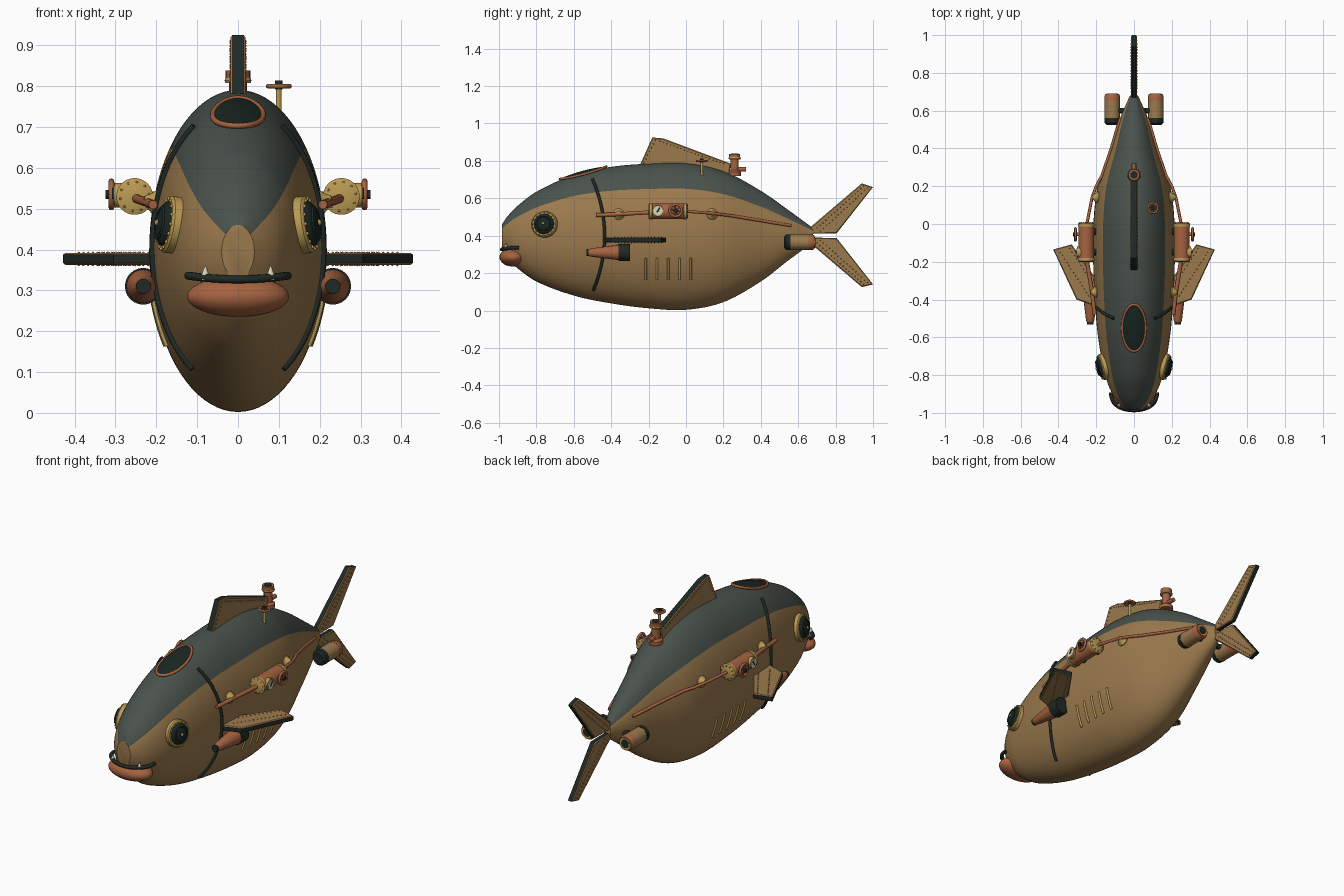
import bpy, bmesh, math
from mathutils import Vector as V

if "Cube" in bpy.data.objects:
    bpy.data.objects.remove(bpy.data.objects["Cube"])

def mat(name, c):
    m = bpy.data.materials.new(name)
    m.diffuse_color = (*c, 1)
    m.use_nodes = True
    m.node_tree.nodes["Principled BSDF"].inputs["Base Color"].default_value = m.diffuse_color
    return m

BROWN = mat("bronze_hull", (.33, .195, .075))
GREY = mat("slate_grey", (.068, .085, .072))
COPPER = mat("copper", (.38, .125, .052))
BRASS = mat("brass", (.50, .33, .09))
DARK = mat("dark_iron", (.014, .022, .018))
GLASS = mat("dark_glass", (.010, .020, .016))
WHITE = mat("ivory", (.72, .66, .52))

def finish(name, bm, *mats, angle=35):
    bmesh.ops.recalc_face_normals(bm, faces=bm.faces[:])
    me = bpy.data.meshes.new(name)
    bm.to_mesh(me)
    bm.free()
    ob = bpy.data.objects.new(name, me)
    bpy.context.collection.objects.link(ob)
    for m in mats:
        me.materials.append(m)
    bpy.ops.object.select_all(action='DESELECT')
    ob.select_set(True)
    bpy.context.view_layer.objects.active = ob
    bpy.ops.object.shade_smooth_by_angle(angle=math.radians(angle))
    return ob

def lathe(name, p, axis, prof, m, n=24):
    """Revolve (radius, distance) points around an axis starting at p."""
    p, a = V(p), V(axis).normalized()
    u = a.orthogonal().normalized()
    w = a.cross(u)
    bm = bmesh.new()
    rings = [[bm.verts.new(p + a * d + (u * math.cos(t) + w * math.sin(t)) * r)
              for t in (2 * math.pi * i / n for i in range(n))] for r, d in prof]
    for A, B in zip(rings, rings[1:]):
        for i in range(n):
            bm.faces.new((A[i], A[(i + 1) % n], B[(i + 1) % n], B[i]))
    bm.faces.new(rings[0])
    bm.faces.new(rings[-1])
    return finish(name, bm, m)

def disc(name, p, axis, r, d, m, n=24):
    return lathe(name, p, axis, [(r, 0), (r, d)], m, n)

def beads(name, pts, r, m):
    bm = bmesh.new()
    for p in pts:
        g = bmesh.ops.create_icosphere(bm, subdivisions=1, radius=r)
        bmesh.ops.translate(bm, verts=g['verts'], vec=p)
    return finish(name, bm, m, angle=60)

def ring_pts(p, axis, r, n):
    a = V(axis).normalized()
    u = a.orthogonal().normalized()
    w = a.cross(u)
    return [V(p) + (u * math.cos(t) + w * math.sin(t)) * r
            for t in (2 * math.pi * i / n for i in range(n))]

def tube(name, pts, r, m, closed=False):
    cu = bpy.data.curves.new(name, 'CURVE')
    cu.dimensions = '3D'
    cu.bevel_depth, cu.bevel_resolution, cu.use_fill_caps = r, 3, True
    s = cu.splines.new('POLY')
    s.points.add(len(pts) - 1)
    for q, p in zip(s.points, pts):
        q.co = (*p, 1)
    s.use_cyclic_u = closed
    ob = bpy.data.objects.new(name, cu)
    bpy.context.collection.objects.link(ob)
    cu.materials.append(m)
    bpy.ops.object.select_all(action='DESELECT')
    ob.select_set(True)
    bpy.context.view_layer.objects.active = ob
    bpy.ops.object.convert(target='MESH')
    bpy.ops.object.shade_smooth_by_angle(angle=math.radians(50))

# hull stations: y, top z, bottom z, half width
ST = [(-.985, .46, .33, .04), (-.95, .51, .275, .08), (-.9, .56, .225, .115), (-.8, .635, .155, .153),
      (-.6, .725, .08, .190), (-.4, .768, .038, .208), (-.2, .785, .012, .216), (0, .788, .004, .215),
      (.2, .745, .045, .192), (.4, .64, .155, .125), (.55, .535, .27, .078), (.68, .44, .365, .022)]

def station(y):
    """Smooth (Hermite) interpolation of the hull stations -> mid z, half height, half width."""
    y = min(max(y, ST[0][0]), ST[-1][0])
    k = next(i for i in range(len(ST) - 1) if y <= ST[i + 1][0])
    a, b = ST[k], ST[k + 1]
    p, q = ST[max(k - 1, 0)], ST[min(k + 2, len(ST) - 1)]
    h = b[0] - a[0]
    t = (y - a[0]) / h
    v = []
    for j in (1, 2, 3):
        ma, mb = (b[j] - p[j]) / (b[0] - p[0]) * h, (q[j] - a[j]) / (q[0] - a[0]) * h
        v.append((2*t**3 - 3*t*t + 1) * a[j] + (t**3 - 2*t*t + t) * ma
                 + (3*t*t - 2*t**3) * b[j] + (t**3 - t*t) * mb)
    return (v[0] + v[1]) / 2, (v[0] - v[1]) / 2, v[2]

def side(y, z, s=1, off=0.0):
    """Point on the hull side, and its normal."""
    f = lambda y, z: (lambda m, h, w: w * math.sqrt(max(0, 1 - ((z - m) / h) ** 2)))(*station(y))
    e = .004
    n = V((1, -(f(y + e, z) - f(y - e, z)) / (2 * e), -(f(y, z + e) - f(y, z - e)) / (2 * e))).normalized()
    p = V((f(y, z), y, z)) + n * off
    return V((s * p.x, p.y, p.z)), V((s * n.x, n.y, n.z))

# hull, grey along the back
bm = bmesh.new()
N, M = 80, 72
rings = []
for i in range(M + 1):
    y = ST[0][0] + (ST[-1][0] - ST[0][0]) * i / M
    m, h, w = station(y)
    rings.append([bm.verts.new((w * math.cos(2*math.pi*j/N), y, m + h * math.sin(2*math.pi*j/N))) for j in range(N)])
for A, B in zip(rings, rings[1:]):
    for j in range(N):
        f = bm.faces.new((A[j], A[(j + 1) % N], B[(j + 1) % N], B[j]))
        f.material_index = int(9 <= j < N // 2 - 9)
bm.faces.new(rings[0])
bm.faces.new(rings[-1])
finish("hull", bm, BROWN, GREY)

def fin(name, pts, place, t, rows):
    """Plate fin: dark rim, raised bronze cheeks, rows of rivets."""
    bm = bmesh.new()
    f = bm.faces.new([bm.verts.new(place(a, b, -t)) for a, b in pts])
    g = bmesh.ops.extrude_face_region(bm, geom=[f])
    d = V(place(0, 0, t)) - V(place(0, 0, -t))
    vs = [e for e in g['geom'] if isinstance(e, bmesh.types.BMVert)]
    bmesh.ops.translate(bm, verts=vs, vec=d)
    bmesh.ops.recalc_face_normals(bm, faces=bm.faces[:])
    bm.normal_update()
    caps = [f for f in bm.faces if abs(f.normal.dot(d.normalized())) > .9]
    for f in bm.faces:
        f.material_index = 0 if f in caps else 1
    r = bmesh.ops.inset_individual(bm, faces=caps, thickness=.006, depth=.004)
    for f in r['faces']:
        f.material_index = 0
    finish(name, bm, BROWN, DARK, angle=20)
    dots = []
    for (a, b), (c, e) in rows:
        k = max(3, int(math.hypot(c - a, e - b) / .02))
        for i in range(k + 1):
            u = i / k
            dots += [V(place(a + (c - a) * u, b + (e - b) * u, q * (t + .004))) for q in (1, -1)]
    beads(name + "_rivets", dots, .0035, COPPER)

upright = lambda a, b, t: (t, a, b)
fin("dorsal_fin", [(-.25, .77), (-.18, .925), (-.12, .92), (.24, .785), (.23, .72), (0, .76)], upright, .014,
    [((-.14, .905), (.2, .785)), ((-.225, .79), (-.165, .91))])
fin("upper_tail_fin", [(.655, .41), (.67, .45), (.94, .68), (1, .66), (.805, .412)], upright, .011,
    [((.70, .44), (.95, .665)), ((.72, .425), (.97, .655))])
fin("lower_tail_fin", [(.655, .39), (.67, .355), (.94, .125), (1, .14), (.805, .388)], upright, .011,
    [((.70, .36), (.95, .14)), ((.72, .375), (.97, .15))])

# cockpit window lying on the back
def back(x, y, off):
    m, h, w = station(y)
    return V((x, y, m + h * math.sqrt(max(0, 1 - (x / w) ** 2)) + off))

def leaf(k, r, off):
    t = 2 * math.pi * k / 40
    return back(.06 * r * math.cos(t), -.55 + .12 * r * math.sin(t), off)
bm = bmesh.new()
c = bm.verts.new(back(0, -.55, .008))
prev = None
for r in (.33, .66, 1):
    cur = [bm.verts.new(leaf(k, r, .008)) for k in range(40)]
    for k in range(40):
        j = (k + 1) % 40
        bm.faces.new((prev[k], prev[j], cur[j], cur[k]) if prev else (c, cur[k], cur[j]))
    prev = cur
finish("cockpit_window", bm, GLASS)
tube("cockpit_rim", [leaf(k, 1.03, .006) for k in range(40)], .007, COPPER, True)

# mouth
bm = bmesh.new()
bmesh.ops.create_uvsphere(bm, u_segments=32, v_segments=20, radius=1)
for v in bm.verts:
    v.co = V((.125 * v.co.x, -.925 + .072 * v.co.y, .285 + .05 * v.co.z))
finish("lower_lip", bm, COPPER)
tube("upper_lip", [(.122 * math.sin(a), -.90 - .085 * math.cos(a), .327 + .009 * math.sin(a) ** 2)
                   for a in (math.radians(-95 + 190 * i / 24) for i in range(25))], .01, DARK)
# funnel and deck valve
lathe("funnel", (0, .26, .72), (0, 0, 1), [(.035, 0), (.035, .02), (.022, .03), (.022, .09), (.03, .1), (.03, .118)], COPPER)
disc("funnel_mouth", (0, .26, .836), (0, 0, 1), .02, .004, DARK)
lathe("funnel_collar", (0, .26, .808), (0, 0, 1), [(.031, 0), (.033, .006), (.031, .012)], BRASS)
tube("funnel_pipe", [(0, .26, .755), (0, .32, .755)], .012, COPPER)
disc("valve_stem", (.1, .085, .71), (0, 0, 1), .007, .1, BRASS, 12)

def handwheel(name, p, axis, r):
    a = V(axis).normalized()
    tube(name + "_rim", ring_pts(p, a, r, 24), r * .22, COPPER, True)
    spokes = ring_pts(p, a, r, 6)
    for i in range(3):
        tube(name + "_spoke", [spokes[i], spokes[i + 3]], r * .13, COPPER)
    disc(name + "_knob", V(p) - a * .008, a, r * .36, .022, DARK, 12)
handwheel("deck_valve_wheel", (.1, .085, .80), (0, 0, 1), .026)

# everything that repeats on both sides
for s, tag in ((1, "right_"), (-1, "left_")):
    # tooth
    lathe(tag + "tooth", (s * .08, -.962, .325), (0, 0, 1), [(.011, 0), (.009, .015), (.001, .036)], WHITE, 12)
    # eye
    p, n = side(-.755, .46, s)
    lathe(tag + "eye_ring", p - n * .02, n, [(.07, 0), (.07, .034), (.064, .04), (.054, .04), (.05, .034)], BRASS, 40)
    lathe(tag + "eye_lens", p + n * .012, n, [(.057, 0), (.054, .012), (.045, .02), (.025, .027), (.005, .029)], GLASS, 32)
    tube(tag + "eye_iris", ring_pts(p + n * .034, n, .038, 28), .004, DARK, True)
    beads(tag + "eye_rivets", ring_pts(p + n * .021, n, .062, 16), .005, BRASS)
    beads(tag + "eye_pupil", [p + n * .04], .009, BRASS)
    # hull rib
    tube(tag + "hull_rib", [side(-.435 - .06 * ((z - .4) / .29) ** 2, z, s, .003)[0]
                            for z in (.11 + .59 * i / 30 for i in range(31))], .008, DARK)
    # gill vents
    for i in range(5):
        tube(tag + "vent", [side(-.215 + .06 * i, .165 + .115 * k / 8, s, .002)[0] for k in range(9)], .006, BRASS)
    # pectoral fin
    fin(tag + "pectoral_fin", [(.17, -.455), (.22, -.43), (.305, -.40), (.428, -.135), (.33, -.108), (.18, -.32)],
        lambda a, b, t: (s * a, b, .377 + t), .0105, [((.24, -.38), (.39, -.15)), ((.22, -.31), (.34, -.13))])
    # harpoon gun
    x = s * .232
    lathe(tag + "gun_barrel", (x, -.52, .31), (0, 1, 0), [(.018, 0), (.022, .01), (.042, .17), (.042, .2)], COPPER)
    disc(tag + "gun_muzzle", (x, -.532, .31), (0, 1, 0), .018, .02, DARK)
    disc(tag + "gun_breech", (x, -.36, .31), (0, 1, 0), .045, .06, DARK)
    disc(tag + "gun_mount", (s * .17, -.34, .31), (s, 0, 0), .03, .06, DARK)
    # side tank
    x = s * .253
    disc(tag + "tank", (x, -.185, .53), (0, 1, 0), .042, .18, COPPER, 28)
    for y in (-.195, -.012):
        lathe(tag + "tank_cap", (x, y, .53), (0, 1, 0), [(.03, -.006), (.045, 0), (.045, .014), (.03, .02)], BRASS, 28)
    beads(tag + "cap_rivets", ring_pts((x, -.197, .53), (0, 1, 0), .035, 10)
          + ring_pts((x, .006, .53), (0, 1, 0), .035, 10), .004, COPPER)
    for y in (-.15, -.04):
        disc(tag + "tank_bracket", (s * .17, y, .525), (s, 0, 0), .018, .06, DARK, 12)
    # pressure gauge
    disc(tag + "gauge_case", (s * .28, -.15, .533), (s, 0, 0), .03, .022, BRASS)
    disc(tag + "gauge_face", (s * .302, -.15, .533), (s, 0, 0), .024, .003, WHITE)
    tube(tag + "gauge_needle", [(s * .306, -.155, .525), (s * .306, -.14, .55)], .003, DARK)
    # tank valve
    disc(tag + "tank_valve_stem", (s * .28, -.055, .535), (s, 0, 0), .01, .03, BRASS, 12)
    handwheel(tag + "tank_valve_wheel", (s * .31, -.055, .535), (s, 0, 0), .032)
    # pipe along the flank
    tube(tag + "front_pipe", [(s * .208, -.48, .51), (s * .222, -.36, .515), (s * .25, -.19, .525)], .011, COPPER)
    tube(tag + "rear_pipe", [(s * .25, 0, .53), (s * .222, .14, .52), (s * .2, .2, .512)]
         + [side(.26 + .03 * i, .503 - .005 * i, s, .003)[0] for i in range(11)], .008, COPPER)
    for y in (-.36, .14):
        p, n = side(y, .515, s)
        lathe(tag + "pipe_clamp", p - n * .01, n, [(.03, 0), (.03, .014), (.018, .028), (.012, .04)], BRASS)
    # thruster
    x = s * .115
    lathe(tag + "thruster_nose", (x, .525, .365), (0, 1, 0), [(.03, 0), (.04, .01), (.042, .035)], DARK)
    disc(tag + "thruster_body", (x, .555, .365), (0, 1, 0), .041, .105, BROWN)
    lathe(tag + "thruster_rim", (x, .655, .365), (0, 1, 0), [(.042, 0), (.042, .02), (.036, .032)], COPPER)
    disc(tag + "thruster_ring", (x, .68, .365), (0, 1, 0), .03, .01, BRASS)
    disc(tag + "thruster_nozzle", (x, .688, .365), (0, 1, 0), .022, .004, DARK)
    disc(tag + "thruster_strut", (s * .03, .60, .375), (s, 0, 0), .015, .06, DARK, 12)
